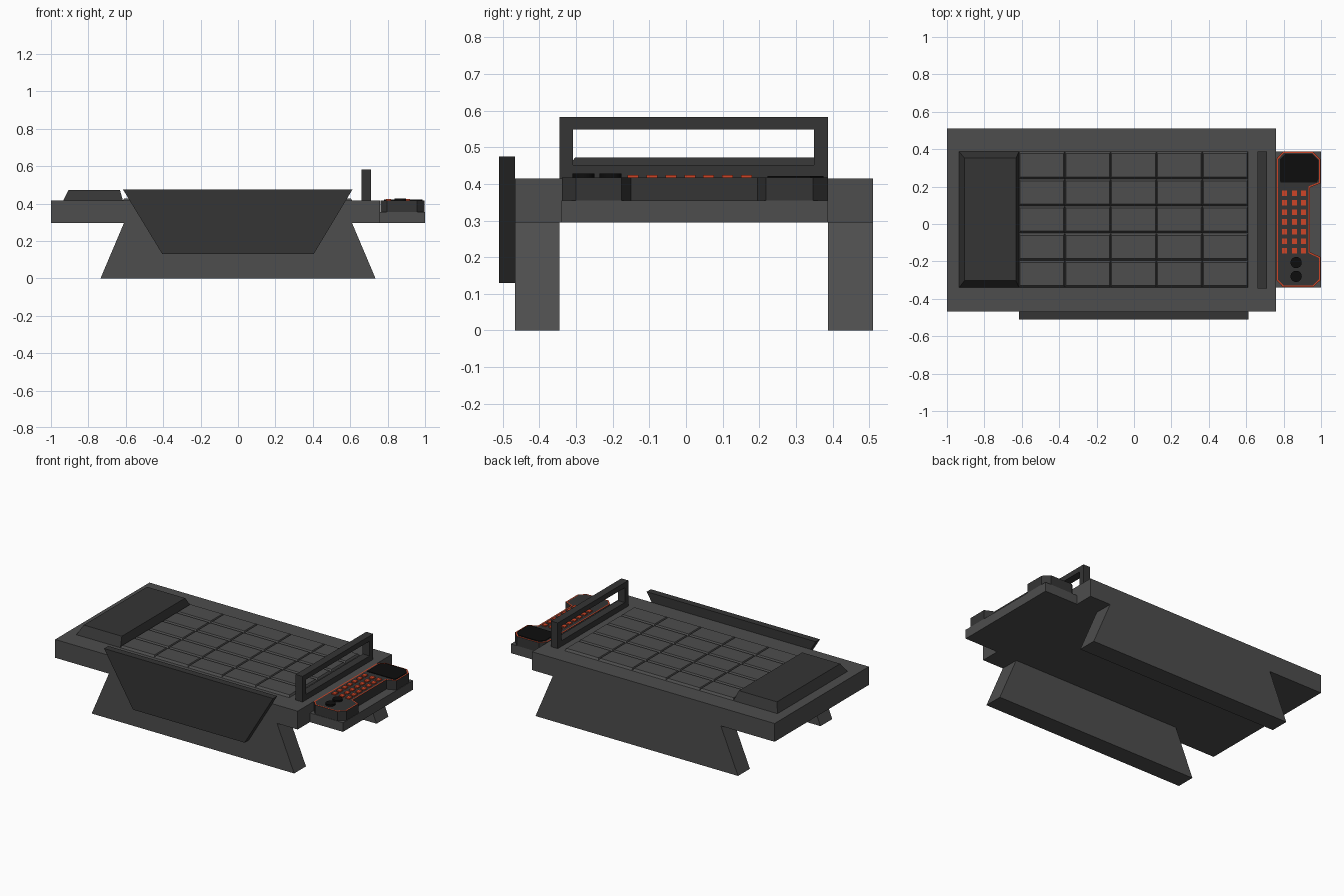
import bpy, bmesh
from mathutils import Vector

if "Cube" in bpy.data.objects:
    bpy.data.objects.remove(bpy.data.objects["Cube"])


def material(name, r, g, b):
    m = bpy.data.materials.new(name)
    m.diffuse_color = (r, g, b, 1)
    m.use_nodes = True
    m.node_tree.nodes["Principled BSDF"].inputs["Base Color"].default_value = m.diffuse_color
    return m


GREY = material("grey_shell", 0.075, 0.075, 0.075)
DARK = material("dark_panel", 0.035, 0.035, 0.035)
BLACK = material("black_glass", 0.004, 0.004, 0.004)
ORANGE = material("orange_light", 0.62, 0.06, 0.02)


def finish(bm, name, *mats):
    bmesh.ops.recalc_face_normals(bm, faces=bm.faces)
    me = bpy.data.meshes.new(name)
    bm.to_mesh(me)
    bm.free()
    for m in mats:
        me.materials.append(m)
    ob = bpy.data.objects.new(name, me)
    bpy.context.collection.objects.link(ob)
    return ob


def extrude_profile(bm, pts, vec):
    """Closed prism from 3D outline points; returns the far cap."""
    a = [bm.verts.new(p) for p in pts]
    b = [bm.verts.new(Vector(p) + Vector(vec)) for p in pts]
    bm.faces.new(a[::-1])
    cap = bm.faces.new(b)
    n = len(a)
    for i in range(n):
        j = (i + 1) % n
        bm.faces.new((a[i], a[j], b[j], b[i]))
    return cap


def frustum(bm, x, y, z, left=0, right=0, front=0, back=0):
    """Box whose top is pulled in on each side."""
    lo = [(x[0], y[0]), (x[1], y[0]), (x[1], y[1]), (x[0], y[1])]
    cap = extrude_profile(bm, [(*p, z[0]) for p in lo], (0, 0, z[1] - z[0]))
    dx, dy = (left, -right, -right, left), (front, front, -back, -back)
    for v, a, b in zip(cap.verts, dx, dy):
        v.co += Vector((a, b, 0))


def box(name, x, y, z, mat, **insets):
    bm = bmesh.new()
    frustum(bm, x, y, z, **insets)
    return finish(bm, name, mat)


def xz_plate(name, pts, y, mat):
    bm = bmesh.new()
    extrude_profile(bm, [(px, y[0], pz) for px, pz in pts], (0, y[1] - y[0], 0))
    return finish(bm, name, mat)


# Bed slab and the two long side legs
box("bed_slab", (-1, 0.76), (-0.467, 0.51), (0.295, 0.415), GREY)
leg = [(-0.735, 0), (0.735, 0), (0.61, 0.295), (-0.61, 0.295)]
xz_plate("front_leg", leg, (-0.467, -0.345), GREY)
xz_plate("back_leg", leg, (0.387, 0.51), GREY)

# Front guard panel
guard = [(-0.405, 0.13), (0.405, 0.13), (0.612, 0.475), (-0.615, 0.475)]
xz_plate("front_guard", guard, (-0.51, -0.467), DARK)

# Pillow
box("pillow", (-0.935, -0.615), (-0.34, 0.387), (0.415, 0.472), DARK,
    left=0.028, right=0.016, front=0.037, back=0.034)

# Mattress pads in a 5 x 5 grid
bm = bmesh.new()
W, D = 1.225 / 5, 0.727 / 5
for i in range(5):
    for j in range(5):
        x, y = -0.615 + i * W, -0.34 + j * D
        frustum(bm, (x, x + W), (y, y + D), (0.415, 0.428), 0.006, 0.006, 0.011, 0.011)
finish(bm, "mattress_pads", GREY)

# Foot rail: upright rectangular frame
bm = bmesh.new()
for y, z in (((-0.345, -0.308), (0.415, 0.583)), ((0.35, 0.387), (0.415, 0.583)),
             ((-0.308, 0.35), (0.549, 0.583)), ((-0.308, 0.35), (0.415, 0.452))):
    frustum(bm, (0.66, 0.71), y, z)
finish(bm, "foot_rail", DARK)

# Console shelf
box("console_shelf", (0.76, 1.0), (-0.34, 0.387), (0.295, 0.355), GREY)

# Console body with an orange rim on top
outline = [(0.762, -0.30), (0.797, -0.338), (0.957, -0.338), (0.997, -0.30),
           (0.997, -0.176), (0.94, -0.15), (0.94, 0.195), (0.997, 0.218),
           (0.997, 0.347), (0.957, 0.387), (0.797, 0.387), (0.762, 0.35)]
bm = bmesh.new()
top = extrude_profile(bm, [(*p, 0.355) for p in outline], (0, 0, 0.062))
bmesh.ops.recalc_face_normals(bm, faces=bm.faces)
rim = bmesh.ops.inset_region(bm, faces=[top], thickness=0.008, use_even_offset=True)
for f in rim["faces"]:
    f.material_index = 1
finish(bm, "console_body", DARK, ORANGE)

# Screen
screen = [(0.782, 0.222), (0.978, 0.222), (0.986, 0.24), (0.986, 0.34),
          (0.952, 0.375), (0.808, 0.375), (0.78, 0.345)]
bm = bmesh.new()
extrude_profile(bm, [(*p, 0.412) for p in screen], (0, 0, 0.009))
finish(bm, "console_screen", BLACK)

# Key buttons
bm = bmesh.new()
for x in (0.804, 0.858, 0.906):
    for j in range(7):
        y = -0.144 + j * 0.0515
        frustum(bm, (x - 0.014, x + 0.014), (y - 0.015, y + 0.015), (0.415, 0.424))
finish(bm, "console_keys", ORANGE)

# Two round knobs
for k, y in enumerate((-0.206, -0.28)):
    bpy.ops.mesh.primitive_cylinder_add(vertices=24, radius=0.03, depth=0.014,
                                        location=(0.867, y, 0.421))
    knob = bpy.context.object
    knob.name = f"console_knob_{k + 1}"
    knob.data.materials.append(BLACK)
    bpy.ops.object.shade_smooth_by_angle()
